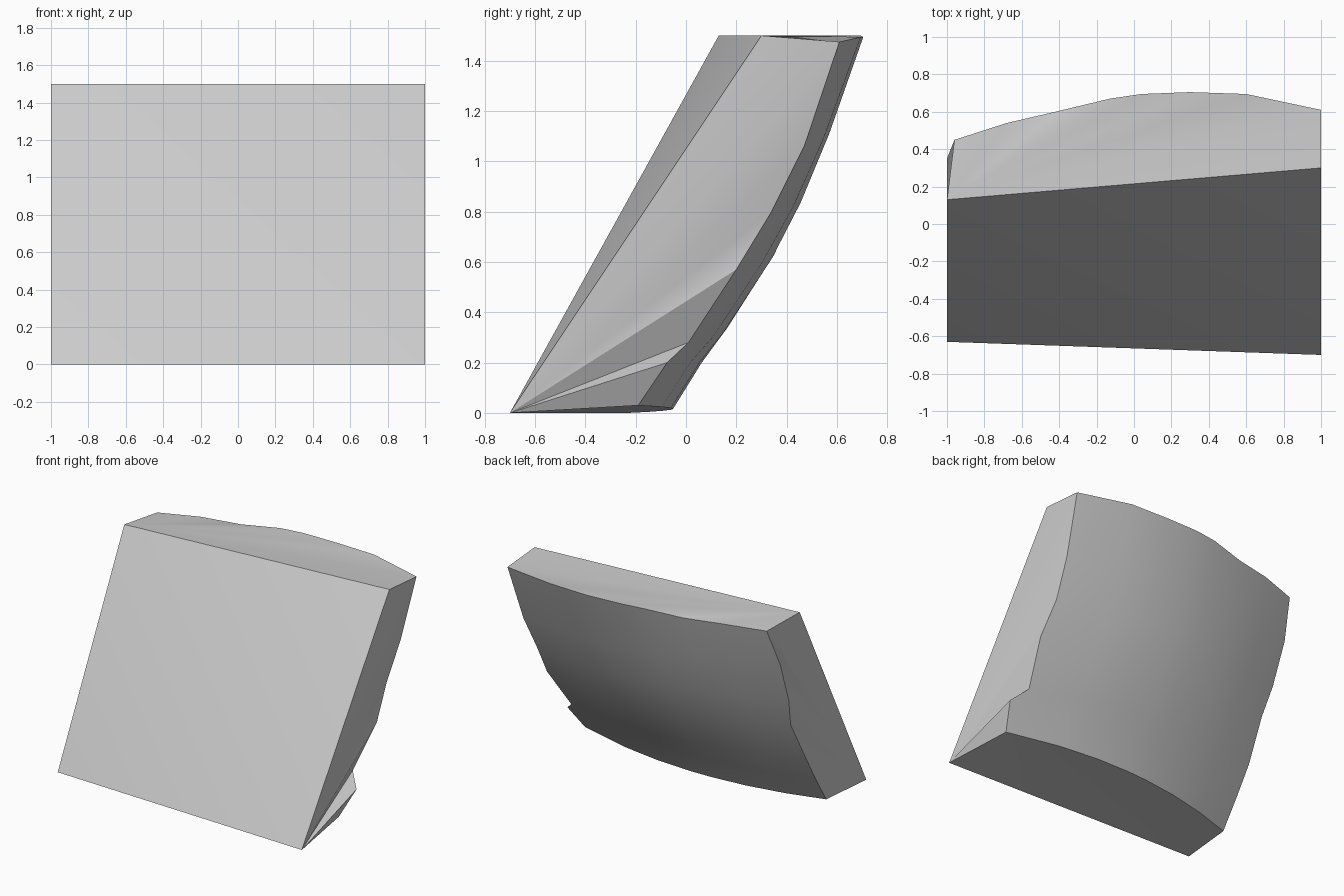
import bpy, bmesh, math

cube = bpy.data.objects.get("Cube")
if cube:
    bpy.data.objects.remove(cube)

# plain stone grey
grey = bpy.data.materials.new("stone_grey")
grey.use_nodes = True
grey.diffuse_color = (0.6, 0.6, 0.6, 1)
bsdf = next(n for n in grey.node_tree.nodes if n.type == 'BSDF_PRINCIPLED')
bsdf.inputs["Base Color"].default_value = (0.6, 0.6, 0.6, 1)

# front corners: x = -1 side and x = +1 side
FRONT = {"top": ((-1, 0.13, 1.5), (1, 0.30, 1.5)),
         "bottom": ((-1, -0.63, 0), (1, -0.70, 0))}

# slightly wavy rear edge of the top
TOP_EDGE = [(-0.96, 0.45, 1.475), (-0.68, 0.54, 1.485), (-0.40, 0.605, 1.48),
            (-0.13, 0.67, 1.50), (0.04, 0.695, 1.50), (0.30, 0.705, 1.495),
            (0.60, 0.695, 1.495), (1.00, 0.61, 1.475)]

# back rows below it: edge at -x, edge at +x, bulge between them
ROWS = [((-1.00, 0.35, 1.20), (0.97, 0.47, 1.06), 0.155),
        ((-0.99, 0.24, 0.90), (0.95, 0.34, 0.80), 0.165),
        ((-0.955, 0.17, 0.69), (0.97, 0.20, 0.57), 0.165),
        ((-0.97, 0.02, 0.40), (0.91, 0.01, 0.28), 0.15),
        ((-0.965, -0.10, 0.20), (1.00, -0.075, 0.20), 0.15),
        ((-0.96, -0.23, 0.00), (0.94, -0.19, 0.03), 0.158)]

bm = bmesh.new()
top_l, top_r = [bm.verts.new(p) for p in FRONT["top"]]
bot_l, bot_r = [bm.verts.new(p) for p in FRONT["bottom"]]

# bulging back surface, its columns spaced like the top edge
steps = [(p[0] + 0.96) / 1.96 for p in TOP_EDGE]
grid = [[bm.verts.new(p) for p in TOP_EDGE]]
for a, b, bulge in ROWS:
    row = []
    for t in steps:
        x, y, z = [p + (q - p) * t for p, q in zip(a, b)]
        row.append(bm.verts.new((x, y + 4 * bulge * t * (1 - t), z)))
    grid.append(row)
for r0, r1 in zip(grid, grid[1:]):
    for c in range(len(steps) - 1):
        bm.faces.new((r0[c], r0[c + 1], r1[c + 1], r1[c]))


def fan(hub, rim):
    """Triangles from one corner to a chain of vertices."""
    for p, q in zip(rim, rim[1:]):
        bm.faces.new((hub, p, q))


# front folded along its diagonal, then sides, top and underside
fan(bot_r, [top_r, top_l, bot_l])
fan(bot_l, [top_l] + [row[0] for row in grid])
fan(bot_r, [top_r] + [row[-1] for row in grid])
fan(top_l, grid[0] + [top_r])
fan(bot_l, grid[-1] + [bot_r])
bmesh.ops.recalc_face_normals(bm, faces=bm.faces)

mesh = bpy.data.meshes.new("slanted_slab")
bm.to_mesh(mesh)
bm.free()
slab = bpy.data.objects.new("slanted_slab", mesh)
bpy.context.collection.objects.link(slab)
mesh.materials.append(grey)

# smooth back with crisp borders
bpy.ops.object.select_all(action='DESELECT')
slab.select_set(True)
bpy.context.view_layer.objects.active = slab
bpy.ops.object.shade_smooth_by_angle(angle=math.radians(30))
